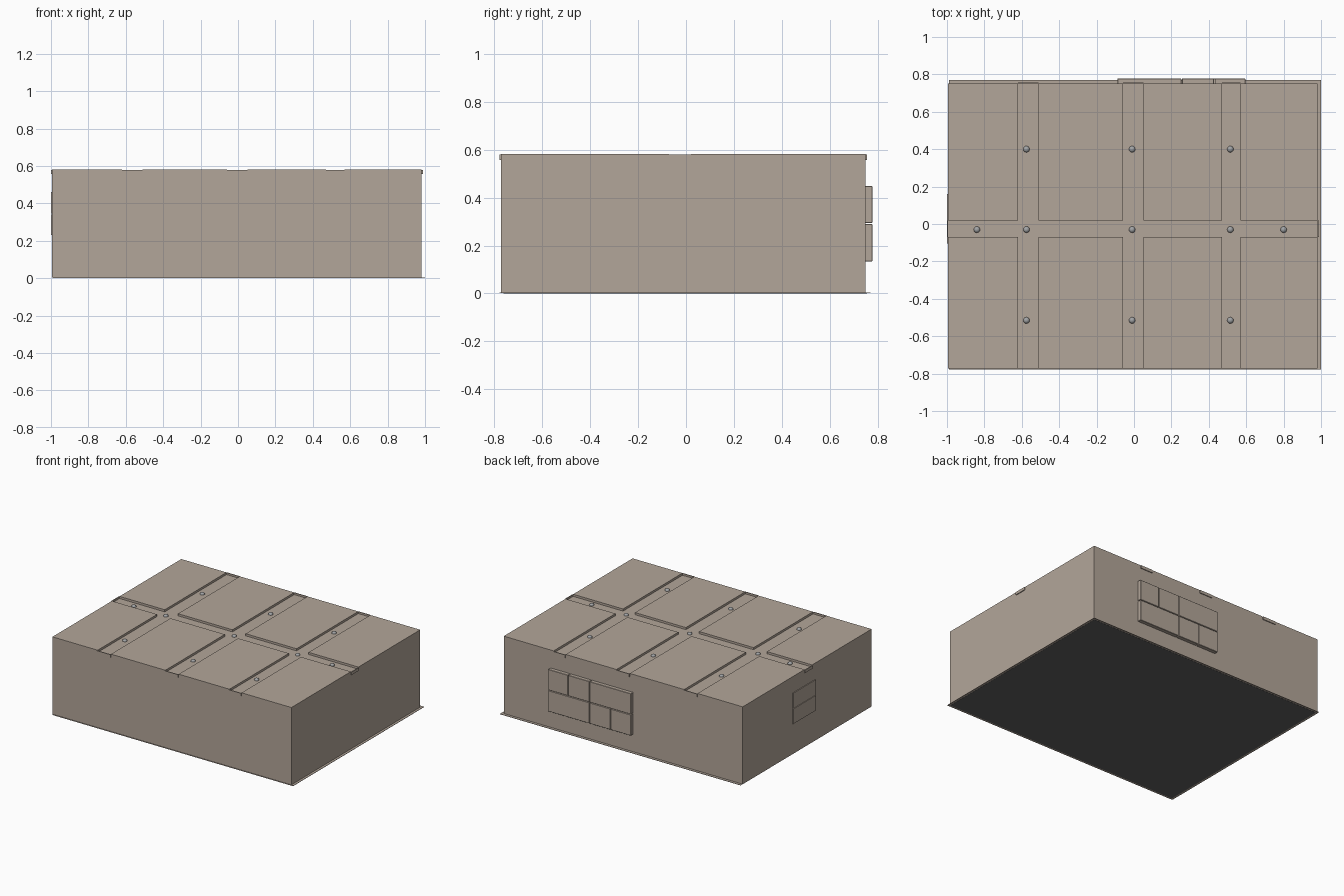
import bpy, bmesh
from mathutils import Matrix, Vector

if "Cube" in bpy.data.objects:
    bpy.data.objects.remove(bpy.data.objects["Cube"])


def material(name, rgb):
    m = bpy.data.materials.new(name)
    m.diffuse_color = (*rgb, 1)
    m.use_nodes = True
    m.node_tree.nodes["Principled BSDF"].inputs["Base Color"].default_value = m.diffuse_color
    return m


TAN = material("tan_paint", (0.45, 0.38, 0.32))
DARK = material("dark_underside", (0.12, 0.12, 0.12))
STEEL = material("steel", (0.36, 0.37, 0.38))


def finish(name, bm, mat):
    me = bpy.data.meshes.new(name)
    bm.to_mesh(me)
    bm.free()
    ob = bpy.data.objects.new(name, me)
    bpy.context.collection.objects.link(ob)
    me.materials.append(mat)
    return ob


def add_box(bm, x, y, z):
    size = Vector((x[1] - x[0], y[1] - y[0], z[1] - z[0]))
    mid = Vector((x[0] + x[1], y[0] + y[1], z[0] + z[1])) / 2
    bmesh.ops.create_cube(bm, size=1, matrix=Matrix.Translation(mid) @ Matrix.Diagonal(size).to_4x4())


def boxes(name, items, mat=TAN):
    bm = bmesh.new()
    for it in items:
        add_box(bm, *it)
    return finish(name, bm, mat)


X0, X1, Y0, Y1 = -0.994, 0.982, -0.772, 0.75
TOP, FLOOR = 0.582, 0.566
GX = [(-0.62, -0.51), (-0.06, 0.05), (0.47, 0.57)]
GY = (-0.07, 0.02)

# main body, its top is the floor of the channels
boxes("body", [((X0, X1), (Y0, Y1), (0.003, FLOOR))])

# thin base flange and dark underside
boxes("base_flange", [((-0.99, 1.0), (-0.778, 0.77), (0.001, 0.004))])
boxes("underside", [((-0.975, 0.985), (-0.763, 0.755), (0.0, 0.001))], DARK)

# raised top panels between the channels
xs = [X0] + [v for g in GX for v in g] + [X1]
ys = [Y0, GY[0], GY[1], Y1]
boxes("top_panels", [((xs[i], xs[i + 1]), (ys[j], ys[j + 1]), (FLOOR, TOP))
                     for i in range(0, 8, 2) for j in (0, 2)])

# small end caps where the channels meet the walls
caps = [(g, y, (0.558, 0.58)) for g in GX for y in ((Y0 - 0.006, Y0), (Y1, Y1 + 0.006))]
caps += [(x, GY, (0.558, 0.58)) for x in ((X0 - 0.006, X0), (X1, X1 + 0.006))]
boxes("channel_end_caps", caps)

# domed bolts in the channels
bm = bmesh.new()
spots = [(x, y) for x in (-0.575, -0.01, 0.515) for y in (-0.515, -0.03, 0.4)]
spots += [(-0.84, -0.03), (0.8, -0.03)]
for x, y in spots:
    bmesh.ops.create_uvsphere(bm, u_segments=16, v_segments=8, radius=1,
                              matrix=Matrix.Translation((x, y, FLOOR)) @ Matrix.Diagonal((0.017, 0.017, 0.014, 1)))
for f in bm.faces:
    f.smooth = True
finish("bolts", bm, STEEL)

# staggered raised plates on the back wall, split by fine seams
S = 0.002
rows = [((0.292, 0.45), (-0.09, 0.255, 0.43, 0.597)),
        ((0.132, 0.292), (-0.09, 0.08, 0.255, 0.597))]
plates = [((a + S, b - S), (Y1 - 0.01, 0.778), (z[0] + S, z[1] - S))
          for z, cuts in rows for a, b in zip(cuts, cuts[1:])]
back = boxes("back_plates", plates)
bev = back.modifiers.new("edge", "BEVEL")
bev.width = 0.002
bev.segments = 1

# two thin plates on the left wall
boxes("left_plates", [((-1.0, X0 + 0.01), (-0.105, 0.16), z)
                      for z in ((0.23, 0.342), (0.346, 0.46))])
